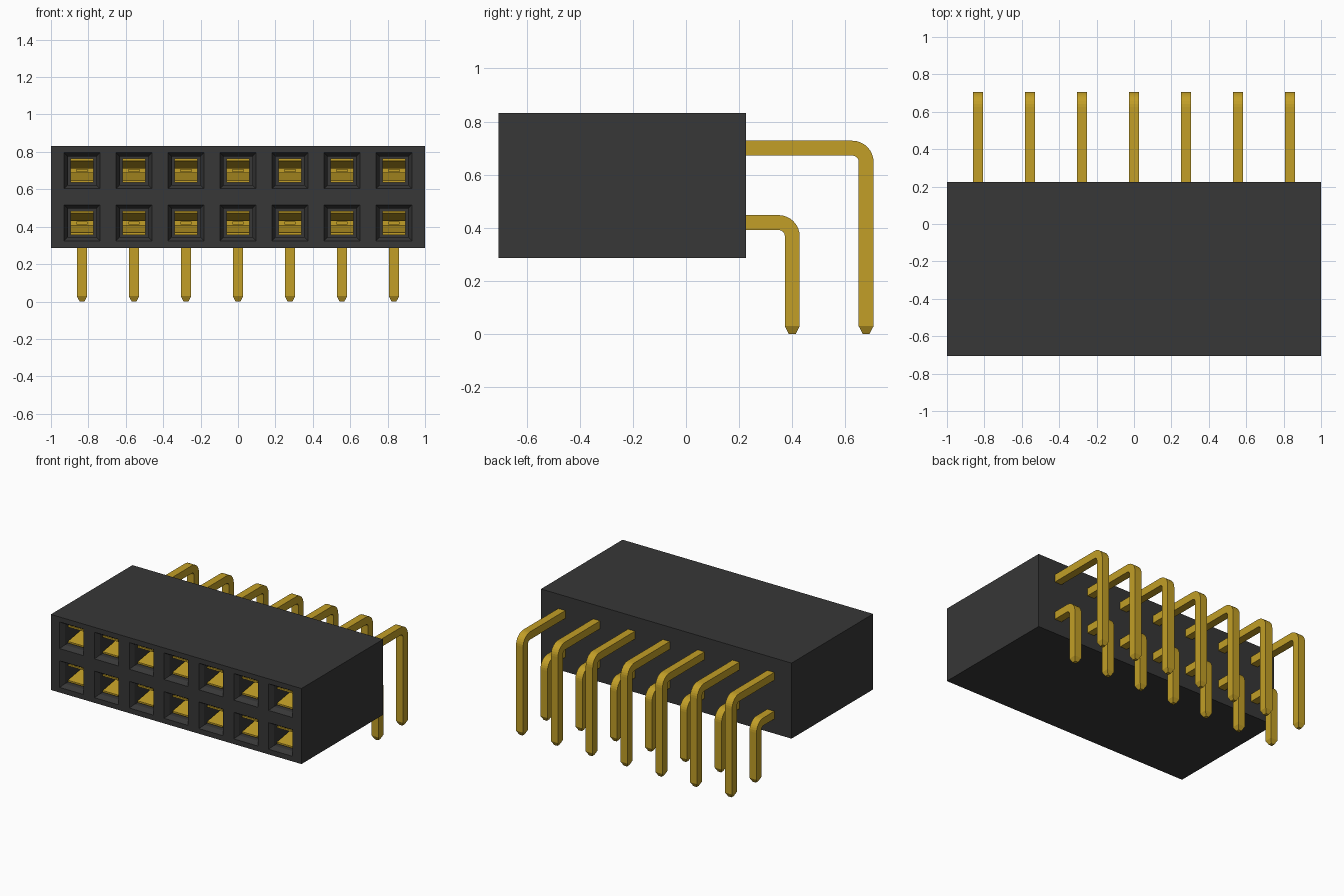
import bpy, bmesh, math
from mathutils import Vector

cube = bpy.data.objects.get("Cube")
if cube:
    bpy.data.objects.remove(cube, do_unlink=True)


def material(name, rgb):
    m = bpy.data.materials.new(name)
    m.use_nodes = True
    m.diffuse_color = (*rgb, 1)
    m.node_tree.nodes["Principled BSDF"].inputs["Base Color"].default_value = (*rgb, 1)
    return m


BLACK = material("black plastic", (0.038, 0.038, 0.038))
GOLD = material("gold metal", (0.54, 0.345, 0.02))

PITCH = 0.278
COLUMNS = [(i - 3) * PITCH for i in range(7)]
ROWS = {"upper": (0.70, 0.678), "lower": (0.42, 0.40)}   # pin height, leg y
FRONT, BACK, BOTTOM, TOP = -0.705, 0.225, 0.287, 0.832
MOUTH = 0.096        # half width of a socket mouth
HALF = 0.028         # half thickness of a pin


def to_mesh(bm, name, mat):
    bmesh.ops.recalc_face_normals(bm, faces=bm.faces)
    me = bpy.data.meshes.new(name)
    bm.to_mesh(me)
    bm.free()
    me.materials.append(mat)
    return me


def place(me, name, location=(0, 0, 0)):
    ob = bpy.data.objects.new(name, me)
    ob.location = location
    bpy.context.collection.objects.link(ob)
    return ob


# Housing: a gridded front face, sockets inset and pushed in, rim pulled back
def housing():
    bm = bmesh.new()
    xs = [-1] + [x + s * MOUTH for x in COLUMNS for s in (-1, 1)] + [1]
    zs = [BOTTOM] + [z + s * MOUTH for z in (0.42, 0.70) for s in (-1, 1)] + [TOP]
    grid = [[bm.verts.new((x, FRONT, z)) for x in xs] for z in zs]
    sockets = []
    for j in range(len(zs) - 1):
        for i in range(len(xs) - 1):
            f = bm.faces.new((grid[j][i], grid[j][i + 1], grid[j + 1][i + 1], grid[j + 1][i]))
            if i % 2 and j % 2:
                sockets.append(f)
    rim = [e for e in bm.edges if e.is_boundary]
    sides = bmesh.ops.extrude_edge_only(bm, edges=rim)["geom"]
    bmesh.ops.translate(bm, vec=(0, BACK - FRONT, 0),
                        verts=[v for v in sides if isinstance(v, bmesh.types.BMVert)])
    bmesh.ops.holes_fill(bm, edges=[e for e in bm.edges if e.is_boundary], sides=0)
    # funnel mouth, then straight shaft
    bmesh.ops.inset_individual(bm, faces=sockets, thickness=0.028, depth=-0.032)
    floors = bmesh.ops.extrude_discrete_faces(bm, faces=sockets)["faces"]
    bmesh.ops.translate(bm, vec=(0, 0.6, 0), verts=list({v for f in floors for v in f.verts}))
    return to_mesh(bm, "housing", BLACK)


place(housing(), "housing")


# Bent pin: square section swept round one elbow, ending in a blunt point
def bent_pin(name, height, leg_y):
    r = 0.052
    path = [(Vector((0, 0.0, height)), 0.0, HALF)]
    for k in range(9):
        a = math.pi / 2 * k / 8
        p = Vector((0, leg_y - r + r * math.sin(a), height - r + r * math.cos(a)))
        path.append((p, a, HALF))
    path.append((Vector((0, leg_y, 0.03)), math.pi / 2, HALF))
    path.append((Vector((0, leg_y, 0)), math.pi / 2, HALF * 0.45))
    bm = bmesh.new()
    rings = []
    for p, a, h in path:
        out = Vector((0, math.sin(a), math.cos(a)))
        rings.append([bm.verts.new(p + Vector((sx * h, 0, 0)) + out * so * h)
                      for sx, so in ((-1, -1), (1, -1), (1, 1), (-1, 1))])
    for r0, r1 in zip(rings, rings[1:]):
        for k in range(4):
            n = (k + 1) % 4
            bm.faces.new((r0[k], r0[n], r1[n], r1[k]))
    bm.faces.new(rings[0])
    bm.faces.new(rings[-1])
    return to_mesh(bm, name, GOLD)


# Spring contact: two leaves that converge, then flare back to a base block
def prism(bm, profile, half_width):
    a, b = [[bm.verts.new((s * half_width, y, z)) for y, z in profile] for s in (-1, 1)]
    bm.faces.new(a)
    bm.faces.new(b)
    for k in range(len(a)):
        n = (k + 1) % len(a)
        bm.faces.new((a[k], a[n], b[n], b[k]))


def spring_contact():
    bm = bmesh.new()
    upper_edge = [(0.045, -0.052), (0.30, -0.010), (0.36, -0.012), (0.52, -0.045)]
    leaf = upper_edge + [(y, z - 0.012) for y, z in reversed(upper_edge)]
    for s in (-1, 1):
        prism(bm, [(y, z * s) for y, z in leaf], 0.062)
    prism(bm, [(0.50, -0.058), (0.72, -0.058), (0.72, 0.058), (0.50, 0.058)], 0.062)
    prism(bm, [(0.31, -0.008), (0.51, -0.008), (0.51, 0.008), (0.31, 0.008)], 0.03)
    return to_mesh(bm, "spring_contact", GOLD)


contact = spring_contact()
for row, (height, leg_y) in ROWS.items():
    pin = bent_pin(row + "_pin", height, leg_y)
    for i, x in enumerate(COLUMNS, 1):
        place(pin, f"{row}_pin_{i}", (x, 0, 0))
        place(contact, f"{row}_contact_{i}", (x, FRONT, height))
